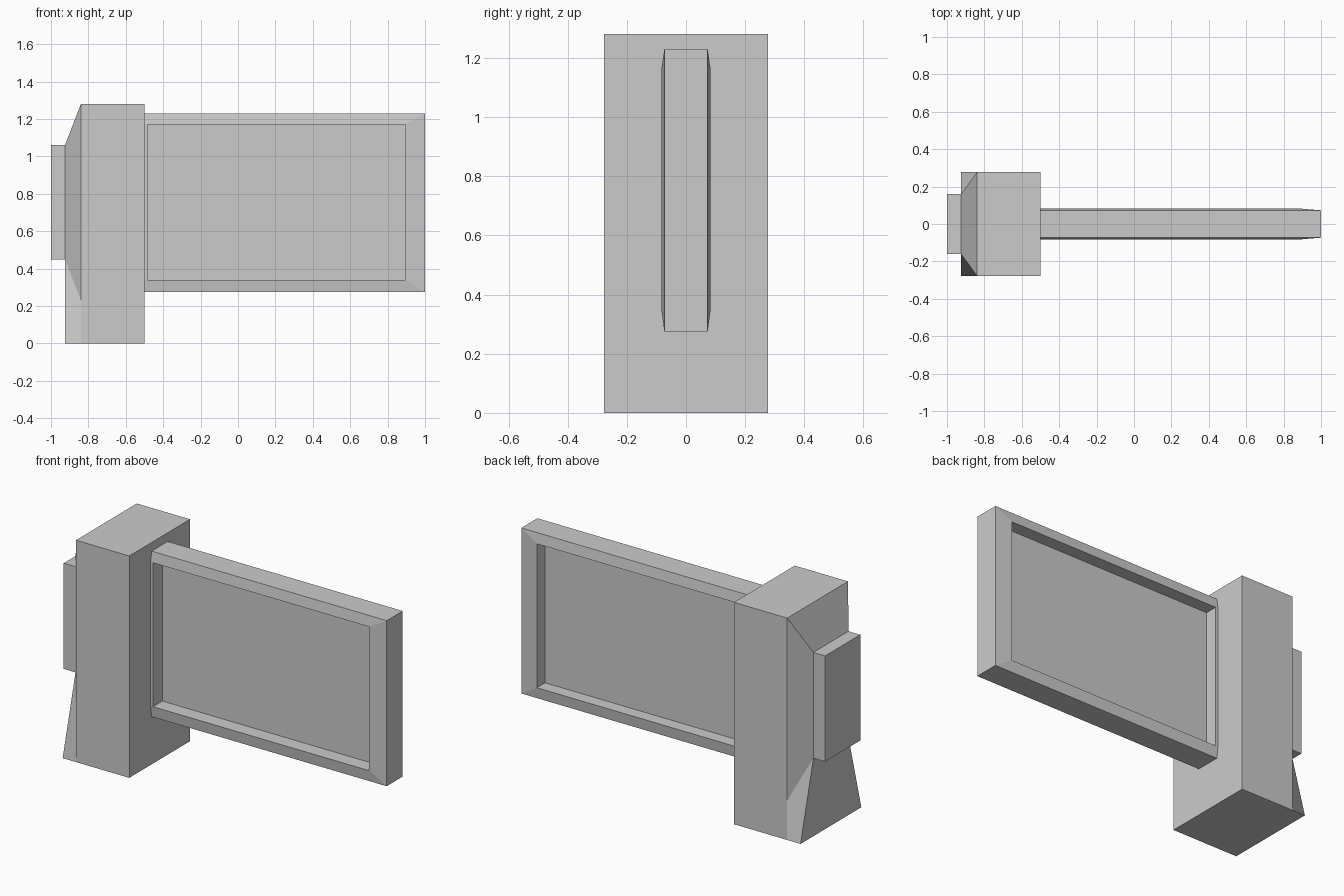
import bpy, bmesh

if "Cube" in bpy.data.objects:
    bpy.data.objects.remove(bpy.data.objects["Cube"])


def make_object(name, verts, faces):
    mesh = bpy.data.meshes.new(name)
    mesh.from_pydata(verts, [], faces)
    bm = bmesh.new()
    bm.from_mesh(mesh)
    bmesh.ops.remove_doubles(bm, verts=bm.verts, dist=0.0005)
    bmesh.ops.recalc_face_normals(bm, faces=bm.faces)
    bm.to_mesh(mesh)
    bm.free()
    ob = bpy.data.objects.new(name, mesh)
    bpy.context.collection.objects.link(ob)
    return ob


def both_sides(half):
    """Front points followed by their mirror images across y = 0."""
    return [(x, -y, z) for x, y, z in half] + [(x, y, z) for x, y, z in half]


# Post: box whose outer face tapers to the mounting plate and flares to a full foot
W = 0.277
half = [(-0.5, W, 0), (-0.5, W, 1.28), (-0.84, W, 1.28), (-0.84, W, 0.23),
        (-0.84, W, 0), (-0.925, W, 0), (-0.925, 0.16, 0.45), (-0.925, 0.16, 1.06)]
n = len(half)
side = [(0, 1, 2, 3, 4), (4, 3, 6, 5), (2, 7, 6, 3)]
faces = side + [tuple(i + n for i in f) for f in side]
loop = [0, 1, 2, 7, 6, 5, 4]
for a, b in zip(loop, loop[1:] + loop[:1]):
    faces.append((a, b, b + n, a + n))
make_object("post", both_sides(half), faces)

# Mounting plate on the outer face
half = [(-1, 0.16, 0.45), (-0.925, 0.16, 0.45), (-0.925, 0.16, 1.06), (-1, 0.16, 1.06)]
faces = [(0, 1, 2, 3), (4, 5, 6, 7)]
faces += [(i, (i + 1) % 4, (i + 1) % 4 + 4, i + 4) for i in range(4)]
make_object("mounting_plate", both_sides(half), faces)


# Sign panel: bevelled frame with a recessed sheet on both sides
def rect(x0, x1, z0, z1, y):
    return [(x0, y, z0), (x1, y, z0), (x1, y, z1), (x0, y, z1)]


verts, faces = [], []
for s, floor in ((-1, 0.003), (1, 0.008)):
    o = len(verts)
    verts += rect(-0.5, 1.0, 0.275, 1.23, s * 0.073)        # outer edge
    verts += rect(-0.5, 0.895, 0.34, 1.17, s * 0.082)       # bevel top
    verts += rect(-0.485, 0.895, 0.34, 1.17, s * 0.082)     # recess rim
    verts += rect(-0.485, 0.895, 0.34, 1.17, floor)         # recess floor
    for i in range(3):
        faces.append((o + i, o + i + 1, o + i + 5, o + i + 4))
    faces.append((o + 4, o + 7, o + 11, o + 8))
    for i in range(4):
        j = (i + 1) % 4
        faces.append((o + 8 + i, o + 8 + j, o + 12 + j, o + 12 + i))
    faces.append((o + 12, o + 13, o + 14, o + 15))
# outer rim joining the two sides (the end against the post stays open)
for i in range(3):
    faces.append((i, i + 1, i + 17, i + 16))
make_object("sign_panel", verts, faces)
